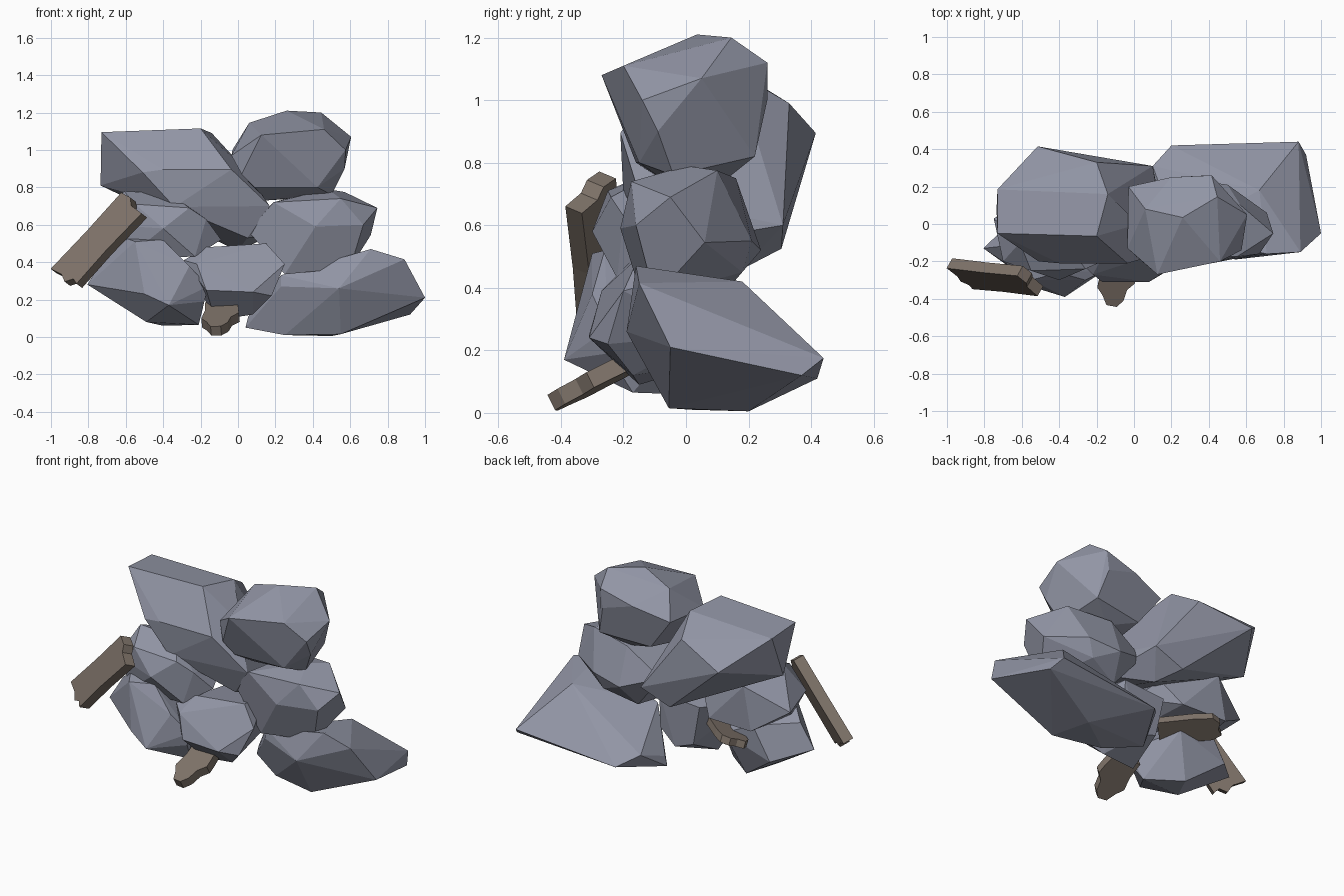
import bpy, bmesh, math
from mathutils import Vector


def material(name, rgb):
    m = bpy.data.materials.new(name)
    m.diffuse_color = (*rgb, 1)
    return m


STONE = material("blue_grey_stone", (0.285, 0.3, 0.375))
WOOD = material("weathered_wood", (0.215, 0.175, 0.145))


def finish(bm, name, mat):
    bmesh.ops.recalc_face_normals(bm, faces=bm.faces[:])
    mesh = bpy.data.meshes.new(name)
    bm.to_mesh(mesh)
    bm.free()
    mesh.materials.append(mat)
    ob = bpy.data.objects.new(name, mesh)
    bpy.context.collection.objects.link(ob)
    return ob


def rock(name, *corners):
    """Faceted boulder: convex hull of its main corners, near-flat facets merged."""
    bm = bmesh.new()
    for c in corners:
        bm.verts.new(c)
    bmesh.ops.convex_hull(bm, input=bm.verts[:])
    loose = [v for v in bm.verts if not v.link_faces]
    bmesh.ops.delete(bm, geom=loose, context='VERTS')
    bmesh.ops.dissolve_limit(bm, angle_limit=math.radians(7),
                             verts=bm.verts[:], edges=bm.edges[:])
    return finish(bm, name, STONE)


def plank(name, start, end, side, width, thick, outline):
    """Broken board: outline (along 0..1, across -1..1) extruded through its thickness."""
    start, end = Vector(start), Vector(end)
    axis = end - start
    across = Vector(side)
    across = (across - across.project(axis)).normalized()
    normal = axis.cross(across).normalized()
    bm = bmesh.new()
    verts = [bm.verts.new(start + axis * u + across * (w * width / 2) - normal * thick / 2)
             for u, w in outline]
    face = bm.faces.new(verts)
    ext = bmesh.ops.extrude_face_region(bm, geom=[face])
    top = [g for g in ext["geom"] if isinstance(g, bmesh.types.BMVert)]
    bmesh.ops.translate(bm, vec=normal * thick, verts=top)
    return finish(bm, name, WOOD)


# Bottom row of boulders
rock("rock_bottom_right",
     (1.0, -.05, .21), (.89, -.15, .415), (.71, -.16, .47), (.67, .18, .42),
     (.88, .44, .175), (.92, .37, .12), (.20, .42, .11), (.23, -.05, .33),
     (.04, .13, .05), (.055, .13, .11), (.25, .02, .01), (.55, -.055, .015),
     (.5, .2, .005), (.10, .31, .17), (.54, -.19, .26), (.23, -.06, .27))
rock("rock_bottom_middle",
     (-.29, -.2, .41), (-.17, -.18, .48), (.15, -.15, .5), (.25, -.2, .39),
     (-.22, -.27, .39), (.18, -.25, .22), (.08, -.31, .24), (-.17, -.31, .25),
     (.08, -.17, .12), (-.12, -.15, .09), (.13, .08, .47), (-.15, .08, .45),
     (.13, .07, .25), (.02, .08, .16), (-.1, .07, .2))
rock("rock_bottom_left",
     (-.59, -.23, .525), (-.4, -.26, .52), (-.55, -.3, .51), (-.26, -.3, .38),
     (-.16, -.25, .27), (-.18, -.25, .19), (-.37, -.39, .17), (-.5, -.35, .23),
     (-.21, -.17, .065), (-.49, -.2, .08), (-.805, -.13, .28), (-.715, -.12, .43),
     (-.5, .05, .42), (-.62, .05, .22), (-.3, .05, .32), (-.4, -.03, .06))

# Middle row of boulders
rock("rock_middle_left",
     (-.61, -.1, .78), (-.36, -.1, .765), (-.55, -.25, .71), (-.26, -.24, .69),
     (-.17, -.2, .63), (-.09, -.12, .52), (-.23, -.22, .43), (-.4, -.3, .58),
     (-.7, -.2, .6), (-.75, .03, .56), (-.6, -.2, .42), (-.5, .14, .7),
     (-.25, .13, .43), (-.55, .14, .43), (-.15, .05, .58))
rock("rock_middle_right",
     (.745, -.05, .69), (.57, .1, .775), (.48, 0, .79), (.19, -.17, .72),
     (.055, -.1, .565), (.07, .15, .6), (.25, -.13, .335), (.6, -.1, .37),
     (.71, .06, .545), (.415, -.21, .59), (.55, -.175, .74), (.5, .21, .55),
     (.3, .24, .52), (.45, .18, .45), (.3, .16, .75), (.25, .12, .38),
     (.67, -.16, .6))

# Top row of boulders
rock("rock_top_left",
     (-.73, -.05, 1.095), (-.73, .185, 1.08), (-.2, -.065, 1.115), (-.14, .16, 1.09),
     (.025, 0, .91), (-.4, -.21, .895), (-.035, -.21, .895), (.17, -.15, .7),
     (.17, -.05, .54), (.05, -.1, .53), (-.735, .08, .81), (-.34, -.2, .695),
     (-.515, .415, .895), (-.2, .33, .99), (.1, .31, .6), (-.1, .305, .525),
     (-.51, -.2, .88), (0, .18, .46))
rock("rock_top_right",
     (.06, .08, 1.145), (.26, .035, 1.21), (.445, .145, 1.2), (.605, .05, 1.07),
     (.415, .26, 1.12), (.4, .26, 1.0), (.575, -.14, 1.0), (.125, -.27, 1.08),
     (.46, -.2, 1.11), (-.035, -.13, .97), (-.03, .2, 1.0), (.2, .25, 1.06),
     (.02, -.18, .87), (.09, -.16, .8), (.425, -.15, .8), (.5, -.04, .76),
     (.3, .12, .74), (.45, .22, .82), (.57, -.09, .9), (.12, .18, .8),
     (.15, -.05, .73))

# Broken boards caught in the pile
plank("plank_left", (-.925, -.265, .305), (-.555, -.305, .705), (.71, -.58, -.42), .19, .065,
      [(-.02, -1), (.5, -.95), (1, -1), (1.03, -.3), (.98, .1), (1, 1),
       (.5, .93), (.06, 1), (.07, .6), (-.01, .3), (.02, -.2)])
plank("plank_front", (-.10, -.425, .035), (-.085, -.17, .165), (1, 0, .1), .2, .055,
      [(0, -.45), (.2, -.7), (.35, -1), (.65, -.85), (1, -.9), (1, .8),
       (.7, .95), (.5, 1), (.35, .6), (.12, .45), (-.02, .1)])
plank("plank_back", (-.22, -.05, .32), (-.47, .19, .355), (-.8, -.8, -.35), .18, .045,
      [(0, -1), (.6, -.95), (.9, -.8), (1, -.3), (.96, .2), (1, .7), (.85, 1), (.4, .9), (0, 1)])
